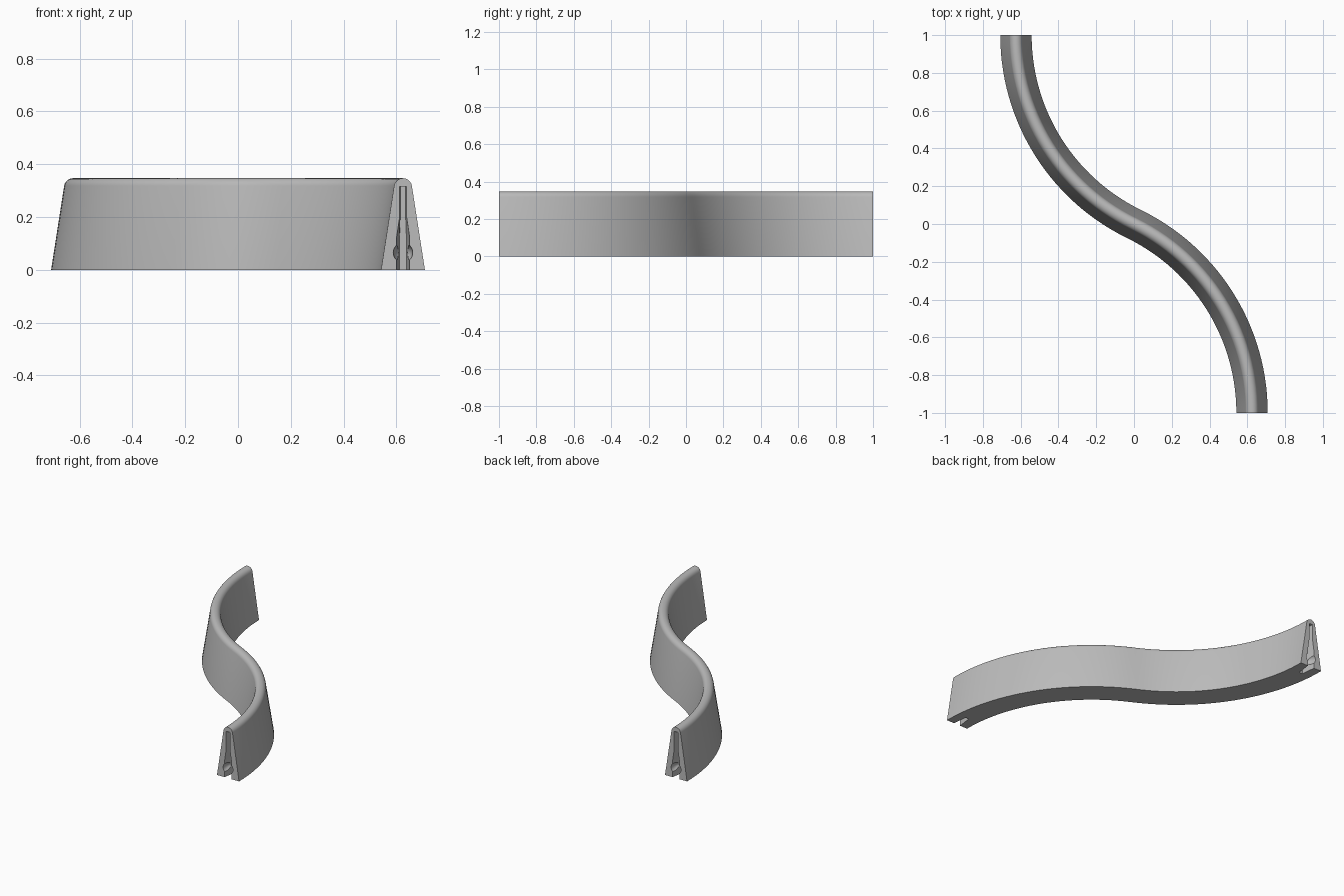
import bpy, bmesh, math
from math import sin, cos, pi, radians
from mathutils import Matrix, Vector

cube = bpy.data.objects.get("Cube")
if cube:
    bpy.data.objects.remove(cube, do_unlink=True)

END_X, RADIUS = 0.625, 1.1125      # end offset and bend radius of the S
HEIGHT, BASE_HALF, CAP = 0.347, 0.083, 0.034

grey = bpy.data.materials.new("concrete grey")
grey.use_nodes = True
colour = (0.5, 0.5, 0.5, 1)
grey.diffuse_color = colour
grey.node_tree.nodes["Principled BSDF"].inputs["Base Color"].default_value = colour


def loft(name, rings):
    """Skin a list of closed rings and cap both ends."""
    bm = bmesh.new()
    rows = [[bm.verts.new(p) for p in ring] for ring in rings]
    n = len(rows[0])
    for a, b in zip(rows, rows[1:]):
        for i in range(n):
            j = (i + 1) % n
            bm.faces.new((a[i], a[j], b[j], b[i]))
    bm.faces.new(rows[0])
    bm.faces.new(rows[-1])
    bmesh.ops.recalc_face_normals(bm, faces=bm.faces)
    mesh = bpy.data.meshes.new(name)
    bm.to_mesh(mesh)
    bm.free()
    obj = bpy.data.objects.new(name, mesh)
    bpy.context.collection.objects.link(obj)
    return obj


# Wall cross-section: sloping sides with a rounded top
tilt = radians(8.5)
section = [(BASE_HALF, 0)]
for k in range(13):
    a = tilt + (pi - 2 * tilt) * k / 12
    section.append((CAP * cos(a), HEIGHT - CAP + CAP * sin(a)))
section.append((-BASE_HALF, 0))

# S-shaped path: one arc, then the same arc turned half way round
sweep = math.atan2(1, RADIUS - END_X)
STEPS = 28
half = []
for k in range(STEPS + 1):
    a = pi + sweep * k / STEPS
    out = Vector((cos(a), sin(a), 0))
    half.append((Vector((RADIUS - END_X, 1, 0)) + RADIUS * out, out))
path = half + [(-p, out) for p, out in reversed(half[:-1])]
wall = loft("curved_wall", [[p + out * u + Vector((0, 0, z)) for u, z in section]
                            for p, out in path])
wall.data.materials.append(grey)


# Tapered slot with a round socket, cut into each end
def slot_ring(y, low, high):
    side = [(low, -0.02), (low, 0.12), (high, 0.2), (high, 0.315)]
    outline = side + [(-x, z) for x, z in reversed(side)]
    return [(END_X + x, y, z) for x, z in outline]


def cut(cutter):
    cutter.hide_render = True
    bpy.context.view_layer.objects.active = wall
    mod = wall.modifiers.new("cut", 'BOOLEAN')
    mod.operation, mod.solver, mod.object = 'DIFFERENCE', 'EXACT', cutter
    bpy.ops.object.modifier_apply(modifier=mod.name)
    bpy.data.objects.remove(cutter, do_unlink=True)


for turn in (0, pi):
    spin = Matrix.Rotation(turn, 4, 'Z')
    slot = loft("slot_cutter", [slot_ring(-1.01, 0.026, 0.014),
                                slot_ring(-0.9, 0.013, 0.010)])
    slot.data.transform(spin)
    cut(slot)
    bpy.ops.mesh.primitive_uv_sphere_add(segments=24, ring_count=12, radius=0.037)
    socket = bpy.context.object
    socket.data.transform(spin @ Matrix.Translation((END_X, -1, 0.065))
                          @ Matrix.Diagonal((1, 1.8, 1, 1)))
    cut(socket)

bpy.ops.object.select_all(action='DESELECT')
wall.select_set(True)
bpy.context.view_layer.objects.active = wall
bpy.ops.object.shade_smooth_by_angle(angle=radians(30))
